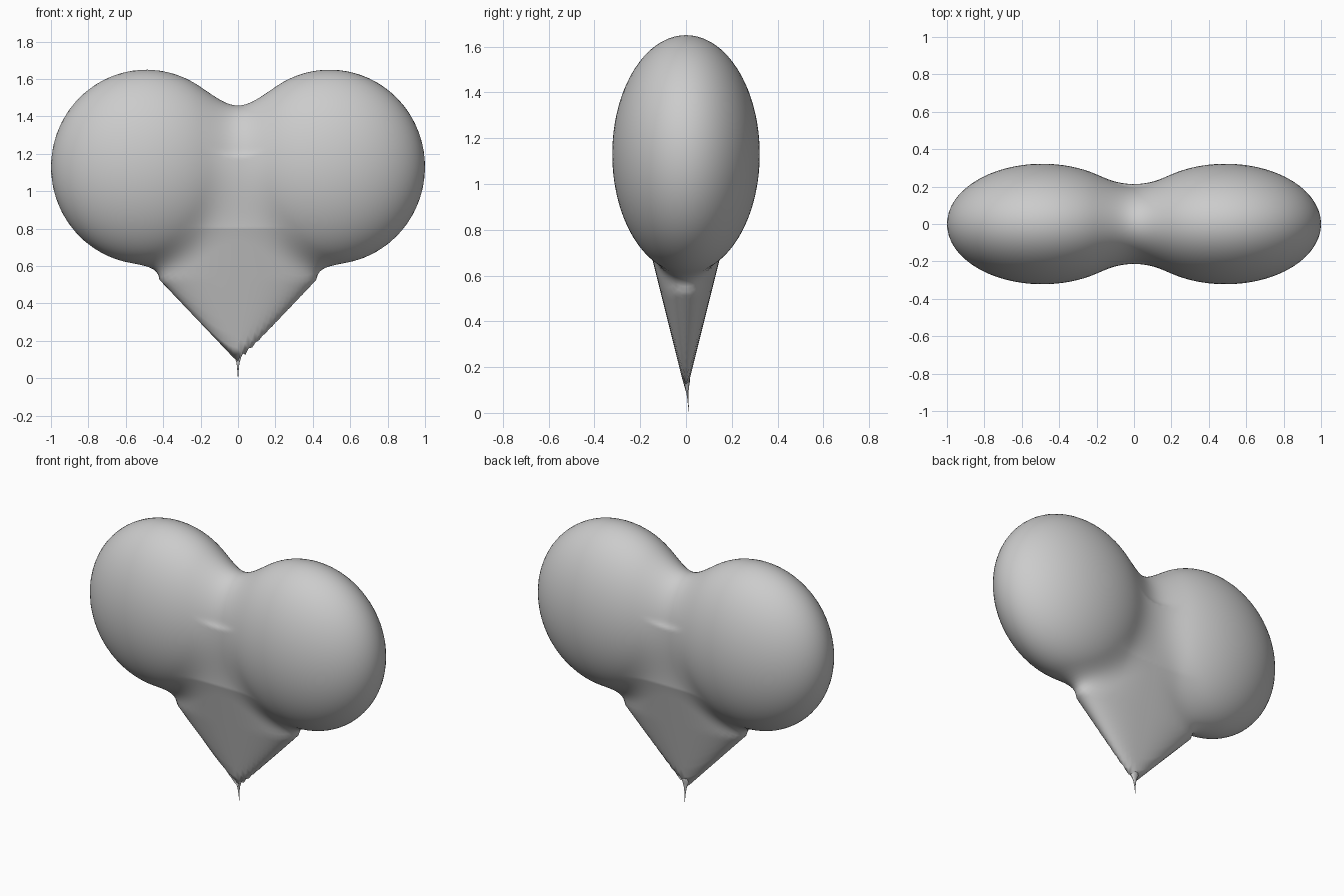
import bpy, bmesh
from math import sqrt, cos, sin, pi
from mathutils import Vector

if "Cube" in bpy.data.objects:
    bpy.data.objects.remove(bpy.data.objects["Cube"])


def smooth_min(a, b, k):
    h = max(k - abs(a - b), 0) / k
    return min(a, b) - h * h * k / 4


def lobe(p, side):
    x, y, z = (p.x - side * 0.49) / 0.51, p.y / 0.322, (p.z - 1.13) / 0.52
    return (sqrt(x * x + y * y + z * z) - 1) * 0.45


def wedge(p):
    # flattened taper running down to the point
    h = p.z - 0.09
    if h <= 0.002:
        return 1.0
    a, b = min(0.95 * h + 0.005, 0.42), min(0.25 * h + 0.002, 0.18)
    s = (abs(p.x / a) ** 2.4 + abs(p.y / b) ** 2.4) ** (1 / 2.4)
    return max((s - 1) * 0.2, p.z - 1.15)


def field(p):
    lobes = smooth_min(lobe(p, 1), lobe(p, -1), 0.27)
    return smooth_min(lobes, wedge(p), 0.08)


def finish(bm, name):
    bmesh.ops.recalc_face_normals(bm, faces=bm.faces)
    me = bpy.data.meshes.new(name)
    bm.to_mesh(me)
    bm.free()
    me.polygons.foreach_set("use_smooth", [True] * len(me.polygons))
    ob = bpy.data.objects.new(name, me)
    bpy.context.collection.objects.link(ob)
    return ob


# Heart body: a sphere shrunk onto the blended lobes and wedge
centre = Vector((0, 0, 0.95))
bm = bmesh.new()
bmesh.ops.create_icosphere(bm, subdivisions=6, radius=1)
for v in bm.verts:
    d = v.co.normalized()
    lo, hi = 0.0, 1.4
    for _ in range(18):
        mid = (lo + hi) / 2
        if field(centre + d * mid) < 0:
            lo = mid
        else:
            hi = mid
    v.co = centre + d * lo
finish(bm, "heart_body")

# Fine spike at the bottom
profile = [(0.17, 0.035), (0.135, 0.028), (0.115, 0.018), (0.09, 0.01),
           (0.06, 0.005), (0.03, 0.003), (0.0, 0.0005)]
bm = bmesh.new()
rings = []
n = 12
for z, r in profile:
    cy = 0.013 * (1 - z / 0.17)
    rings.append([bm.verts.new((r * cos(2 * pi * i / n),
                                cy + 0.5 * r * sin(2 * pi * i / n), z))
                  for i in range(n)])
for a, b in zip(rings, rings[1:]):
    for i in range(n):
        j = (i + 1) % n
        bm.faces.new((a[i], a[j], b[j], b[i]))
bm.faces.new(rings[0])
bm.faces.new(rings[-1])
finish(bm, "bottom_spike")
